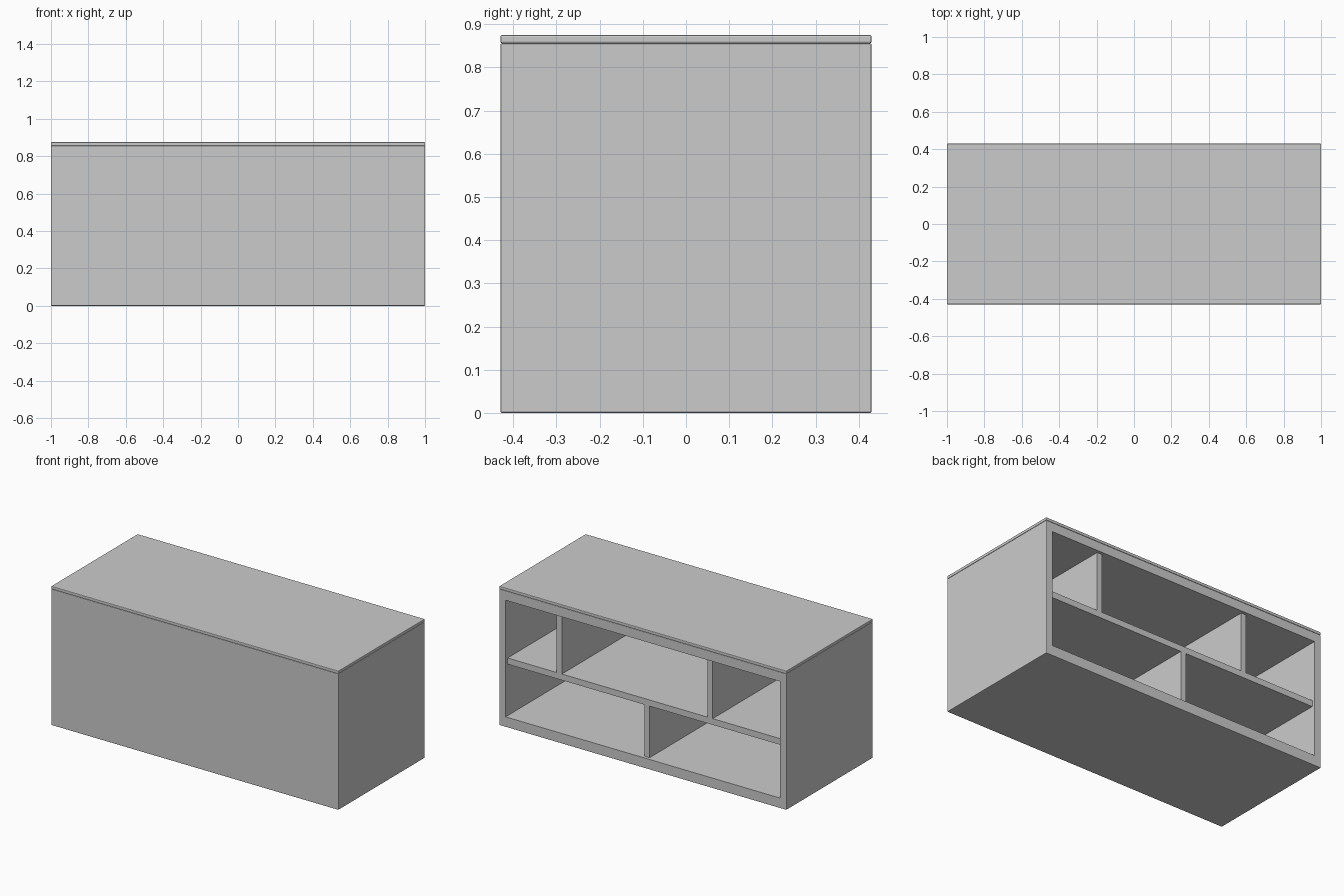
import bpy
import bmesh

cube = bpy.data.objects.get("Cube")
if cube:
    bpy.data.objects.remove(cube, do_unlink=True)

# Single matte grey for the whole counter
GREY = (0.6, 0.6, 0.6, 1)
grey = bpy.data.materials.new("light grey")
grey.diffuse_color = GREY
grey.use_nodes = True
grey.node_tree.nodes["Principled BSDF"].inputs["Base Color"].default_value = GREY

HALF_DEPTH = 0.43
BODY_TOP = 0.856
HEIGHT = 0.875
ROUND = 0.004          # softened outer edges
OPEN_X = 0.955         # half width of the shelf opening
OPEN_LOW, OPEN_HIGH = 0.064, 0.798
PANEL = 0.04           # thickness of the closed front
RECESS = 0.02          # shelves sit back from the frame
SHELF_LOW, SHELF_HIGH = 0.388, 0.427


def box_mesh(x, y, z, bevel=0):
    """Box between the given (low, high) pairs, with optional rounded edges."""
    bm = bmesh.new()
    bmesh.ops.create_cube(bm, size=1)
    for v in bm.verts:
        v.co = [span[0] if c < 0 else span[1] for c, span in zip(v.co, (x, y, z))]
    if bevel:
        bmesh.ops.bevel(bm, geom=bm.edges[:], offset=bevel, segments=2,
                        profile=0.5, affect='EDGES')
    return bm


def finish(name, bm):
    bmesh.ops.recalc_face_normals(bm, faces=bm.faces[:])
    mesh = bpy.data.meshes.new(name)
    bm.to_mesh(mesh)
    bm.free()
    mesh.materials.append(grey)
    obj = bpy.data.objects.new(name, mesh)
    bpy.context.collection.objects.link(obj)
    return obj


outer_y = (-HALF_DEPTH, HALF_DEPTH)
inner_y = (-HALF_DEPTH + PANEL, HALF_DEPTH - RECESS)

# Carcass: rounded box with one deep opening in the back
body = box_mesh((-1, 1), outer_y, (0, BODY_TOP), ROUND)
back = max(body.faces, key=lambda f: f.calc_center_median().y)
bmesh.ops.inset_region(body, faces=[back], thickness=0.03, use_even_offset=True)
for v in back.verts:
    v.co.x = OPEN_X if v.co.x > 0 else -OPEN_X
    v.co.z = OPEN_HIGH if v.co.z > BODY_TOP / 2 else OPEN_LOW
pocket = bmesh.ops.extrude_discrete_faces(body, faces=[back])["faces"][0]
for v in pocket.verts:
    v.co.y = inner_y[0]
finish("cabinet_body", body)

# Worktop
finish("worktop", box_mesh((-1, 1), outer_y, (BODY_TOP, HEIGHT), ROUND))

# Shelf and upright dividers
finish("shelf", box_mesh((-OPEN_X, OPEN_X), inner_y, (SHELF_LOW, SHELF_HIGH)))
upper = (SHELF_HIGH, OPEN_HIGH)
lower = (OPEN_LOW, SHELF_LOW)
for name, x, span in (("upper_left_divider", 0.595, upper),
                      ("upper_right_divider", -0.455, upper),
                      ("lower_divider", -0.016, lower)):
    finish(name, box_mesh((x - 0.018, x + 0.018), inner_y, span))
